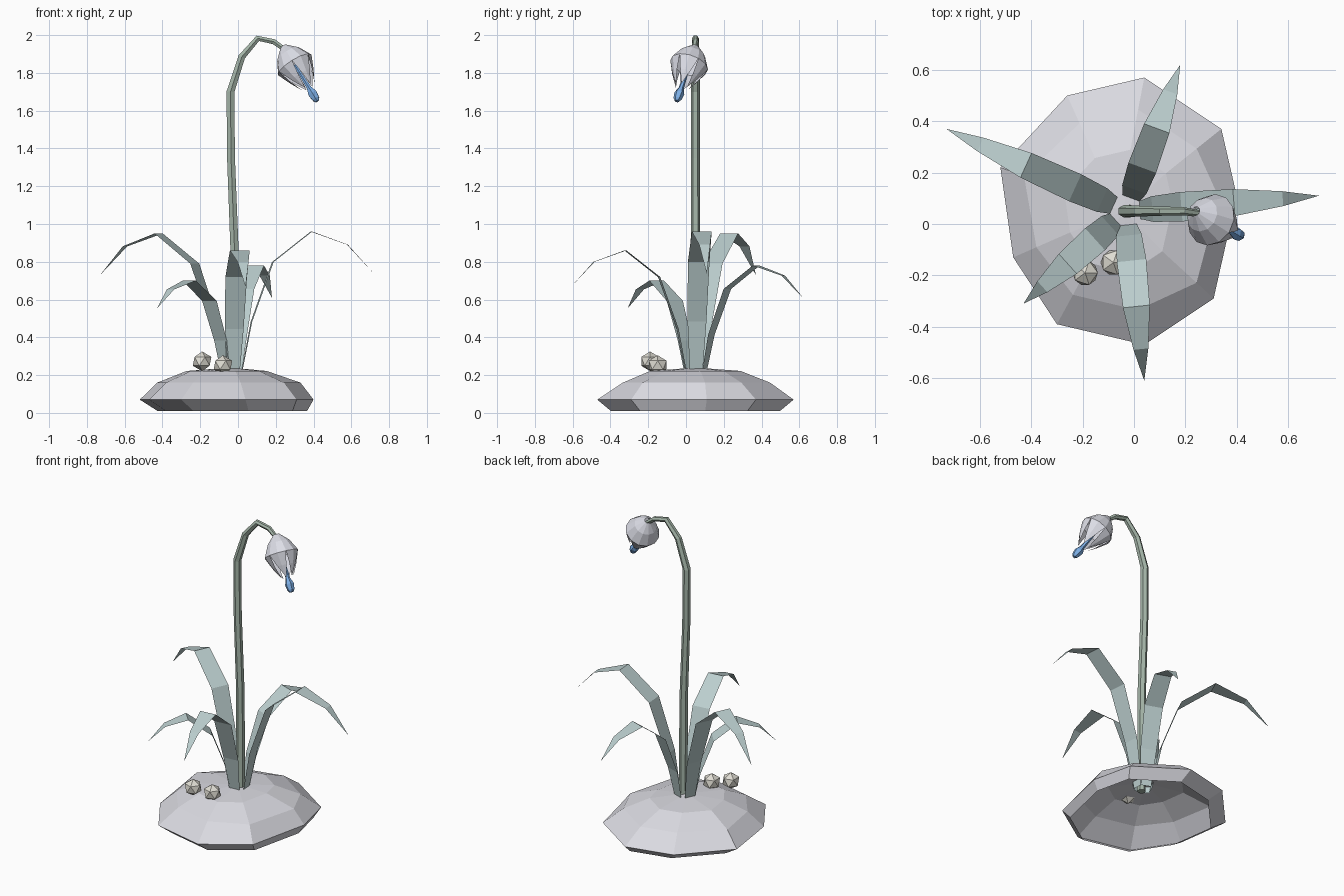
import bpy, bmesh, math
from mathutils import Vector

if "Cube" in bpy.data.objects:
    bpy.data.objects.remove(bpy.data.objects["Cube"])


def material(name, col):
    m = bpy.data.materials.new(name)
    m.diffuse_color = (*col, 1)
    m.use_nodes = True
    m.node_tree.nodes["Principled BSDF"].inputs["Base Color"].default_value = m.diffuse_color
    return m


LEAF = material("leaf_green", (0.50, 0.62, 0.62))
STEM = material("stem_green", (0.38, 0.47, 0.40))
PETAL = material("petal_pale", (0.72, 0.73, 0.80))
BLUE = material("pistil_blue", (0.20, 0.42, 0.78))
SNOW = material("mound_pale", (0.70, 0.70, 0.75))
STONE = material("pebble_cream", (0.74, 0.72, 0.65))


def make(name, verts, faces, mat):
    me = bpy.data.meshes.new(name)
    me.from_pydata([tuple(v) for v in verts], [], faces)
    me.materials.append(mat)
    ob = bpy.data.objects.new(name, me)
    bpy.context.collection.objects.link(ob)
    return ob


def bridge(rings, n):
    """Quads between consecutive closed rings of n vertices."""
    return [(r * n + i, r * n + (i + 1) % n, (r + 1) * n + (i + 1) % n, (r + 1) * n + i)
            for r in range(rings - 1) for i in range(n)]


def tube(name, path, radii, n, mat):
    """Capped n-sided tube along a path of points."""
    pts = [Vector(p) for p in path]
    verts = []
    for i, p in enumerate(pts):
        d = (pts[min(i + 1, len(pts) - 1)] - pts[max(i - 1, 0)]).normalized()
        u = Vector((0, 1, 0))
        u = (u - d * u.dot(d)).normalized()
        w = d.cross(u)
        for k in range(n):
            a = 2 * math.pi * k / n
            verts.append(p + radii[i] * (math.cos(a) * u + math.sin(a) * w))
    m = len(pts)
    faces = bridge(m, n) + [tuple(range(n))[::-1], tuple(range((m - 1) * n, m * n))]
    return make(name, verts, faces, mat)


# Mound: nine-sided shell, open underneath
rim = [(0.40, 0.11), (0.34, 0.37), (0.04, 0.57), (-0.26, 0.50), (-0.52, 0.22),
       (-0.47, -0.13), (-0.30, -0.39), (0.04, -0.47), (0.31, -0.29)]
mid = [0.85, 0.76, 0.76, 0.76, 0.80, 0.78, 0.74, 0.74, 0.82]
cx, cy = -0.06, 0.05
verts = []
for scale, z, dx in ((0.86, 0.01, 0.03), (1, 0.07, 0), (None, 0.16, 0), (0.46, 0.222, 0)):
    for (x, y), ms in zip(rim, mid):
        s = scale or ms
        verts.append((cx + dx + (x - cx) * s, cy + (y - cy) * s, z))
verts.append((cx + 0.02, cy, 0.24))
make("mound", verts, bridge(4, 9) + [(27 + i, 27 + (i + 1) % 9, 36) for i in range(9)], SNOW)

# Stem with hooked top
tube("stem",
     [(-0.015, 0.05, 0.17), (-0.018, 0.05, 0.85), (-0.037, 0.05, 1.35), (-0.04, 0.05, 1.70),
      (0.02, 0.05, 1.885), (0.105, 0.05, 1.983), (0.19, 0.05, 1.965), (0.26, 0.04, 1.915)],
     [0.026, 0.025, 0.024, 0.024, 0.021, 0.018, 0.016, 0.013], 6, STEM)

# Arching strap leaves: shared profile of (reach, height, width)
PROFILE = [(0, 0, 0.065), (0.08, 0.38, 0.10), (0.24, 0.79, 0.115),
           (0.53, 1, 0.105), (0.80, 0.91, 0.058)]
LEAVES = [((-0.73, 0.37), 0.95), ((0.18, 0.62), 0.78), ((0.72, 0.11), 0.96),
          ((0.04, -0.61), 0.86), ((-0.43, -0.31), 0.70)]
for i, ((tx, ty), peak) in enumerate(LEAVES):
    root = Vector((-0.03, 0.05, 0))
    tip = Vector((tx, ty, 0))
    d = (tip - root).normalized()
    side = Vector((-d.y, d.x, 0))
    base = root + d * 0.045
    z0 = 0.19
    verts = []
    for f, h, w in PROFILE:
        c = base.lerp(tip, f) + Vector((0, 0, z0 + h * (peak - z0)))
        verts += [c - side * w / 2, c + side * w / 2]
    verts.append(tip + Vector((0, 0, z0 + 0.71 * (peak - z0))))
    faces = [(2 * k, 2 * k + 2, 2 * k + 3, 2 * k + 1) for k in range(4)] + [(8, 10, 9)]
    make(f"leaf_{i + 1}", verts, faces, LEAF)

# Drooping flower: six creased petals around a tilted axis
top = Vector((0.24, 0.05, 1.94))
axis = Vector((0.51, -0.28, -0.82)).normalized()
u = axis.cross(Vector((0, 1, 0))).normalized()
v = axis.cross(u)


def around(t, r, a):
    return top + axis * t + r * (math.cos(a) * u + math.sin(a) * v)


for i in range(6):
    a0 = i * math.pi / 3
    verts = []
    for t, r, half in ((0, 0.018, 30), (0.05, 0.068, 30), (0.12, 0.104, 30), (0.195, 0.072, 22)):
        h = math.radians(half)
        verts += [around(t, r, a0 + k * h) for k in (-1, 0, 1)]
    verts.append(around(0.265, 0.036, a0))
    faces = [(3 * r + c, 3 * r + c + 1, 3 * r + c + 4, 3 * r + c + 3)
             for r in range(3) for c in range(2)]
    make(f"petal_{i + 1}", verts, faces + [(9, 10, 12), (10, 11, 12)], PETAL)

# Blue pistil hanging from the bell
tube("pistil", [top + axis * t for t in (0.12, 0.27, 0.305, 0.34, 0.355)],
     [0.008, 0.014, 0.027, 0.022, 0.012], 6, BLUE)

# Two pebbles
for i, loc in enumerate([(-0.19, -0.19, 0.273), (-0.08, -0.15, 0.253)]):
    bpy.ops.mesh.primitive_ico_sphere_add(subdivisions=1, radius=0.055, location=loc)
    ob = bpy.context.object
    ob.name = f"pebble_{i + 1}"
    ob.scale = (1, 1, 0.95)
    ob.data.materials.append(STONE)
